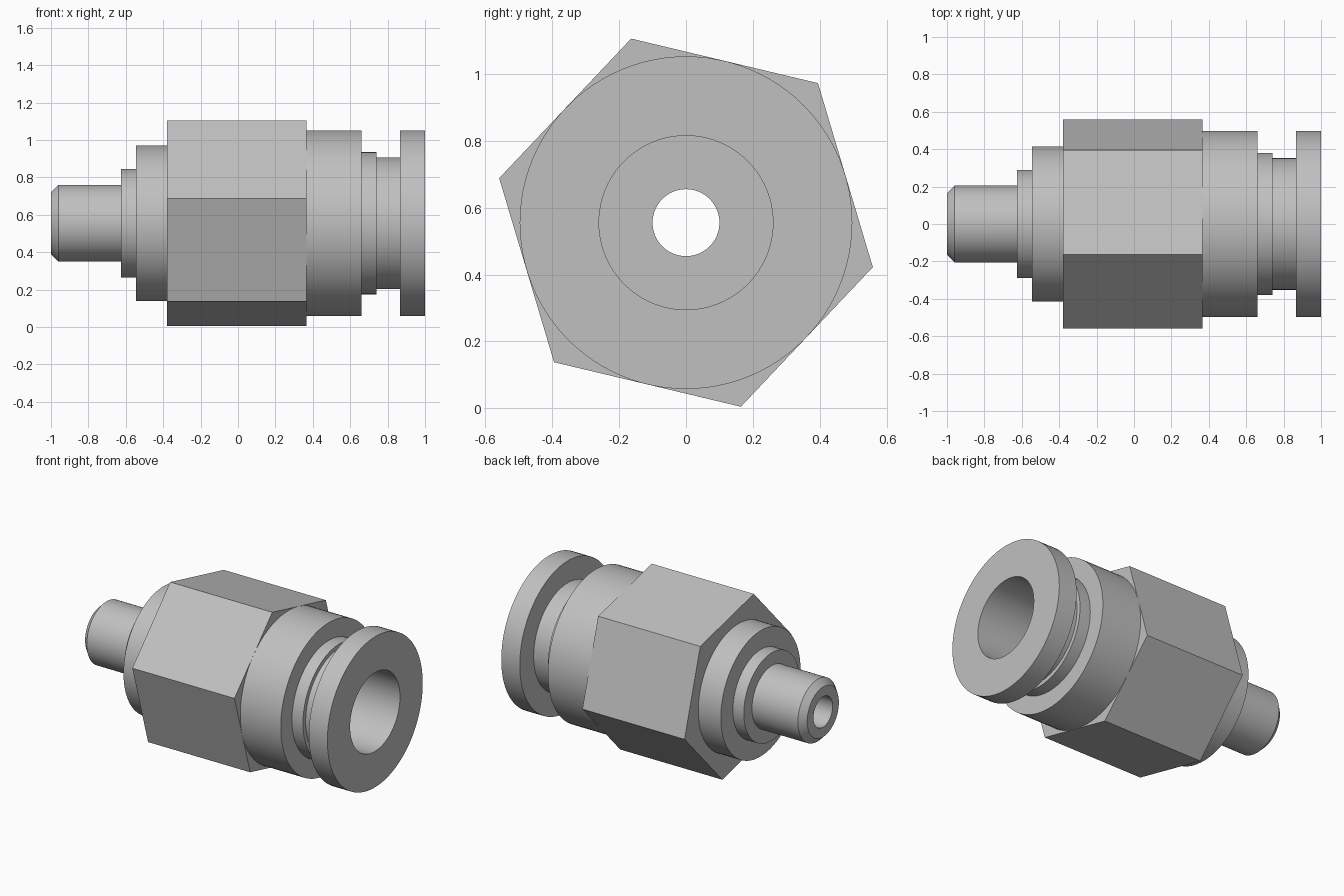
import bpy
import bmesh
from math import cos, sin, pi, radians

cube = bpy.data.objects.get("Cube")
if cube:
    bpy.data.objects.remove(cube, do_unlink=True)

AXIS_Z = 0.555
BORE, HOLE = 0.26, 0.10       # tube socket and through hole radii
SOCKET_END = -0.15            # depth of the tube socket

metal = bpy.data.materials.new("plain grey metal")
grey = (0.53, 0.53, 0.53, 1.0)
metal.diffuse_color = grey
metal.use_nodes = True
metal.node_tree.nodes["Principled BSDF"].inputs["Base Color"].default_value = grey


def turned(name, profile, sides=96, phase=0.0, smooth=True):
    """Spin a closed (x, radius) profile around the horizontal axis."""
    bm = bmesh.new()
    rings = []
    for i in range(sides):
        a = phase + 2 * pi * i / sides
        rings.append([bm.verts.new((x, r * cos(a), r * sin(a))) for x, r in profile])
    for i, ring in enumerate(rings):
        after = rings[(i + 1) % sides]
        for j in range(len(profile)):
            k = (j + 1) % len(profile)
            bm.faces.new((ring[j], ring[k], after[k], after[j]))
    bmesh.ops.recalc_face_normals(bm, faces=bm.faces)
    mesh = bpy.data.meshes.new(name)
    bm.to_mesh(mesh)
    bm.free()
    mesh.materials.append(metal)
    obj = bpy.data.objects.new(name, mesh)
    obj.location.z = AXIS_Z
    bpy.context.collection.objects.link(obj)
    if smooth:
        bpy.ops.object.select_all(action="DESELECT")
        obj.select_set(True)
        bpy.context.view_layer.objects.active = obj
        bpy.ops.object.shade_smooth_by_angle(angle=radians(30))
    return obj


# Stem, shoulders and collar with the stepped bore
turned("fitting_body", [
    (-1.0, HOLE), (-1.0, 0.165), (-0.96, 0.205), (-0.625, 0.205),
    (-0.625, 0.29), (-0.545, 0.29), (-0.545, 0.415), (0.365, 0.415),
    (0.365, 0.497), (0.66, 0.497), (0.66, 0.38), (0.74, 0.38),
    (0.74, BORE), (SOCKET_END, BORE), (SOCKET_END, HOLE)])

# Hexagonal wrench section around the body
turned("hex_nut", [(-0.38, 0.40), (-0.38, 0.574), (0.365, 0.574), (0.365, 0.40)],
       sides=6, phase=radians(46.6), smooth=False)

# Push-in release ring: neck and end flange
turned("release_ring", [
    (0.74, BORE), (0.74, 0.352), (0.865, 0.352),
    (0.865, 0.497), (1.0, 0.497), (1.0, BORE)])
